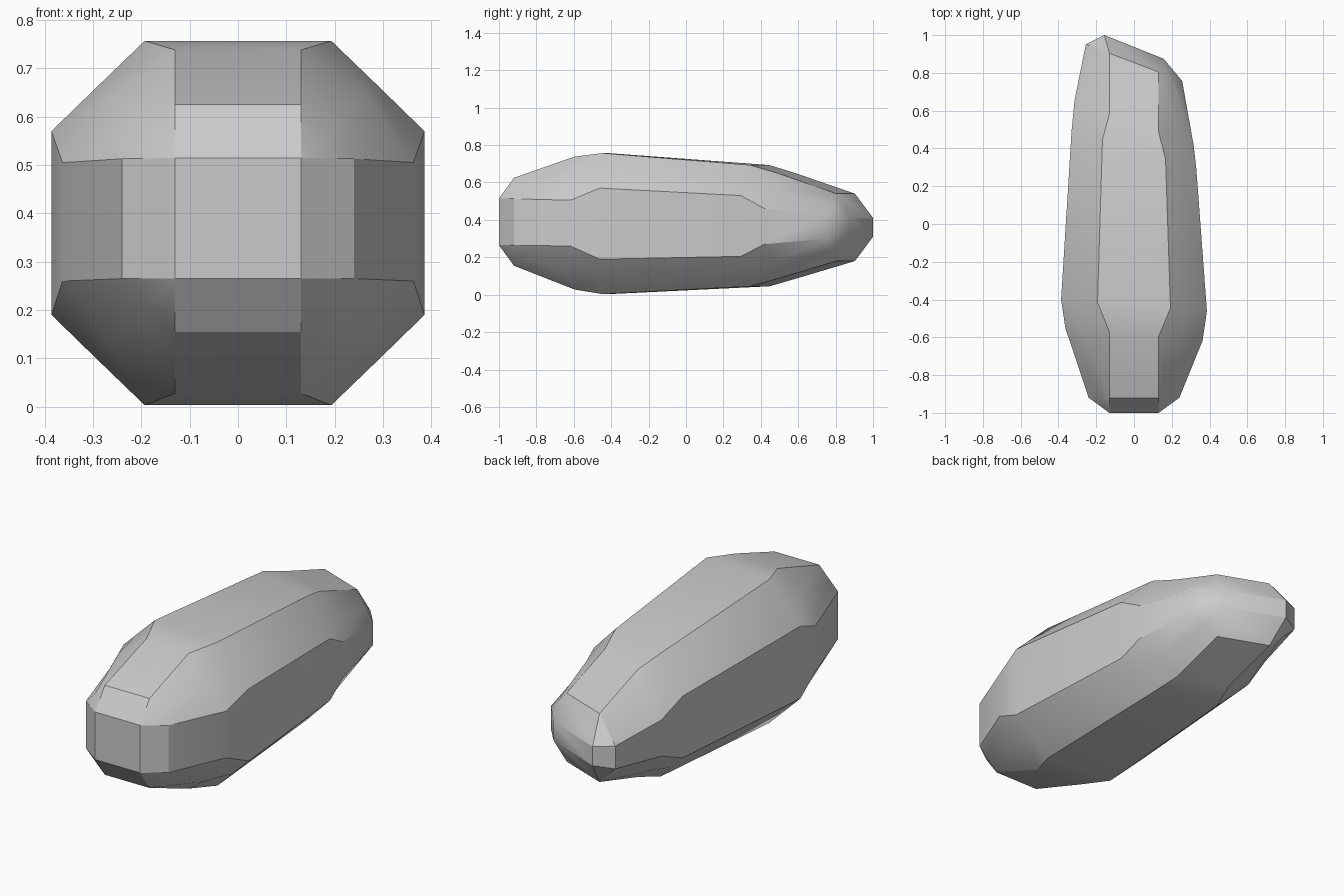
import bpy, bmesh

if "Cube" in bpy.data.objects:
    bpy.data.objects.remove(bpy.data.objects["Cube"])

# Each section: y at centre, y skew per x, half width, flat half width,
# z of bottom flat, side bottom, side top, top flat, corner point (x, z low, z high), corner y shift
SECTIONS = [
    (-0.92, 0.0, 0.24, 0.13, 0.155, 0.265, 0.513, 0.625, (0.185, 0.21, 0.569), 0.0),
    (-0.585, -0.09, 0.363, 0.13, 0.028, 0.26, 0.505, 0.738, (0.265, 0.125, 0.64), -0.05),
    (-0.43, -0.08, 0.386, 0.193, 0.003, 0.19, 0.57, 0.757, (0.29, 0.0965, 0.6635), 0.0),
    (0.395, -0.31, 0.33, 0.167, 0.045, 0.205, 0.53, 0.693, (0.2485, 0.125, 0.6115), 0.0),
    (0.537, -0.37, 0.315, 0.13, 0.085, 0.27, 0.46, 0.65, (0.243, 0.175, 0.555), 0.03),
    (0.854, -0.38, 0.255, 0.13, 0.18, 0.30, 0.42, 0.54, (0.1925, 0.24, 0.48), 0.0),
]


def ring(s):
    """Twelve points of a chamfered rectangle with three points per corner."""
    y0, k, w, f, zb, z1, z2, zt, (cx, cl, ch), dy = s
    right = [(f, zb, 0), (cx, cl, dy), (w, z1, 0), (w, z2, 0), (cx, ch, dy), (f, zt, 0)]
    left = [(-x, z, d) for x, z, d in reversed(right)]
    return [(x, y0 + k * x + d, z) for x, z, d in right + left]


def cap(y0, k, w, z1, z2):
    """End plate, its four corners each repeated for the three corner points."""
    pts = [(w, z1)] * 3 + [(w, z2)] * 3 + [(-w, z2)] * 3 + [(-w, z1)] * 3
    return [(x, y0 + k * x, z) for x, z in pts]


rings = [cap(-1.0, 0.0, 0.13, 0.265, 0.515)]
rings += [ring(s) for s in SECTIONS]
rings += [cap(0.9375, -0.4, 0.157, 0.31, 0.41)]

# Stone body lofted through the sections
bm = bmesh.new()
loops = [[bm.verts.new(p) for p in r] for r in rings]
for a, b in zip(loops, loops[1:]):
    for i in range(12):
        j = (i + 1) % 12
        bm.faces.new((a[i], a[j], b[j], b[i]))
bm.faces.new(list(reversed(loops[0])))
bm.faces.new(loops[-1])
bmesh.ops.remove_doubles(bm, verts=bm.verts[:], dist=0.0005)
bmesh.ops.recalc_face_normals(bm, faces=bm.faces[:])
mesh = bpy.data.meshes.new("stone")
bm.to_mesh(mesh)
bm.free()

stone = bpy.data.objects.new("stone", mesh)
bpy.context.collection.objects.link(stone)
grey = bpy.data.materials.new("light grey")
grey.diffuse_color = (0.6, 0.6, 0.6, 1)
grey.use_nodes = True
grey.node_tree.nodes["Principled BSDF"].inputs["Base Color"].default_value = grey.diffuse_color
mesh.materials.append(grey)

bpy.context.view_layer.objects.active = stone
stone.select_set(True)
bpy.ops.object.shade_smooth_by_angle(angle=0.5236)
